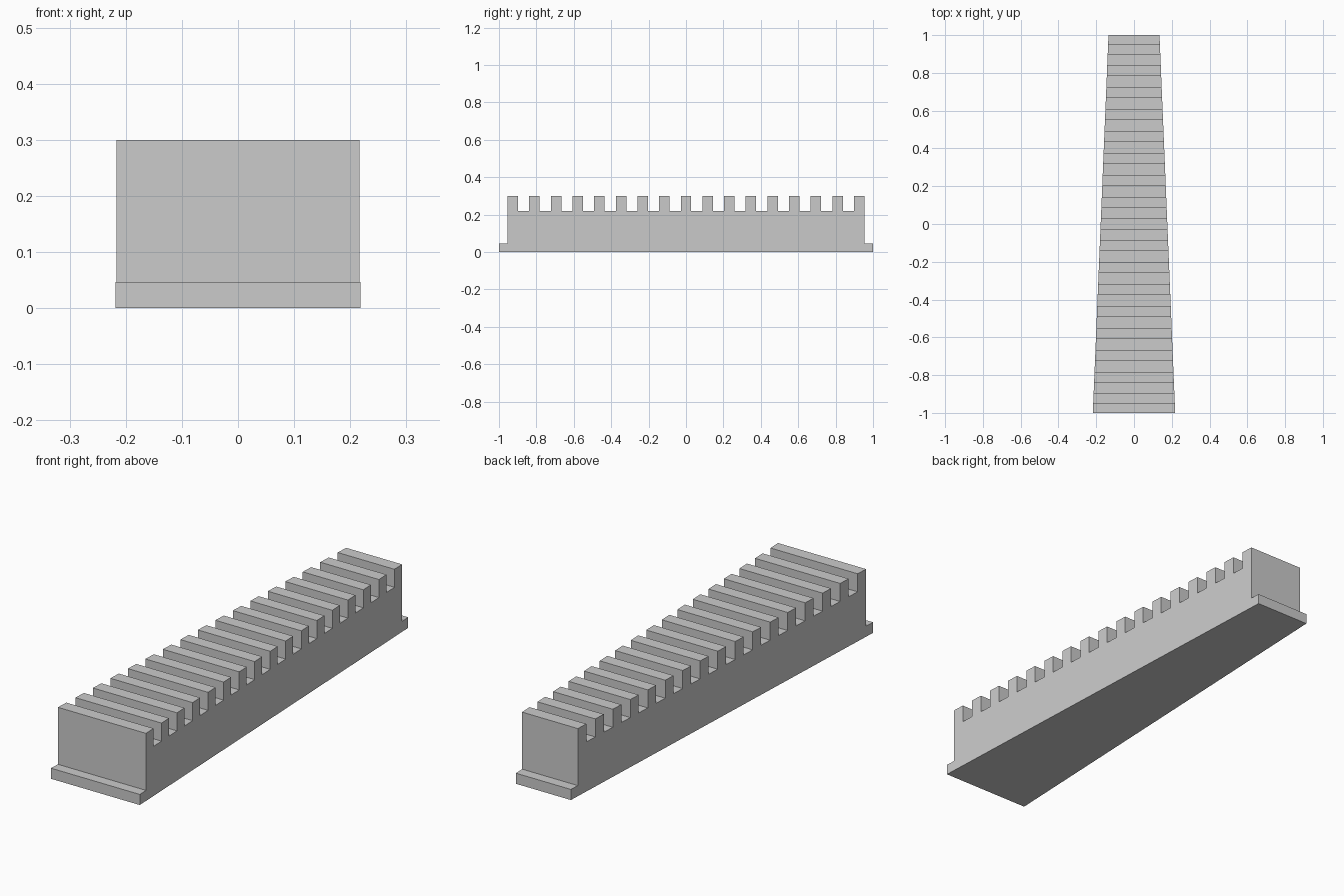
import bpy, bmesh

if "Cube" in bpy.data.objects:
    bpy.data.objects.remove(bpy.data.objects["Cube"])

TEETH, TOOTH, END = 17, 0.056, 0.954
FLANGE_Z, ROOT_Z, TOP_Z = 0.047, 0.22, 0.30
PITCH = (2 * END - TOOTH) / (TEETH - 1)


def half_width(y):
    # straight taper from the wide front to the narrow back
    return 0.1765 - 0.0415 * y


# Side profile: flanged ends and a row of square teeth
profile = [(-1, 0), (-1, FLANGE_Z), (-END, FLANGE_Z)]
for i in range(TEETH):
    y0 = -END + i * PITCH
    y1 = y0 + TOOTH
    if i > 0:
        profile.append((y0, ROOT_Z))
    profile += [(y0, TOP_Z), (y1, TOP_Z)]
    if i < TEETH - 1:
        profile.append((y1, ROOT_Z))
profile += [(END, FLANGE_Z), (1, FLANGE_Z), (1, 0)]

# Tapered solid: the profile on both sides, bridged across
bm = bmesh.new()
left = [bm.verts.new((-half_width(y), y, z)) for y, z in profile]
right = [bm.verts.new((half_width(y), y, z)) for y, z in profile]
bm.faces.new(left)
bm.faces.new(right[::-1])
n = len(profile)
for i in range(n):
    j = (i + 1) % n
    bm.faces.new((left[i], right[i], right[j], left[j]))
bmesh.ops.recalc_face_normals(bm, faces=bm.faces)

mesh = bpy.data.meshes.new("toothed_bar")
bm.to_mesh(mesh)
bm.free()
bar = bpy.data.objects.new("toothed_bar", mesh)
bpy.context.collection.objects.link(bar)

grey = bpy.data.materials.new("light grey")
grey.diffuse_color = (0.6, 0.6, 0.6, 1)
grey.use_nodes = True
grey.node_tree.nodes["Principled BSDF"].inputs["Base Color"].default_value = grey.diffuse_color
mesh.materials.append(grey)
